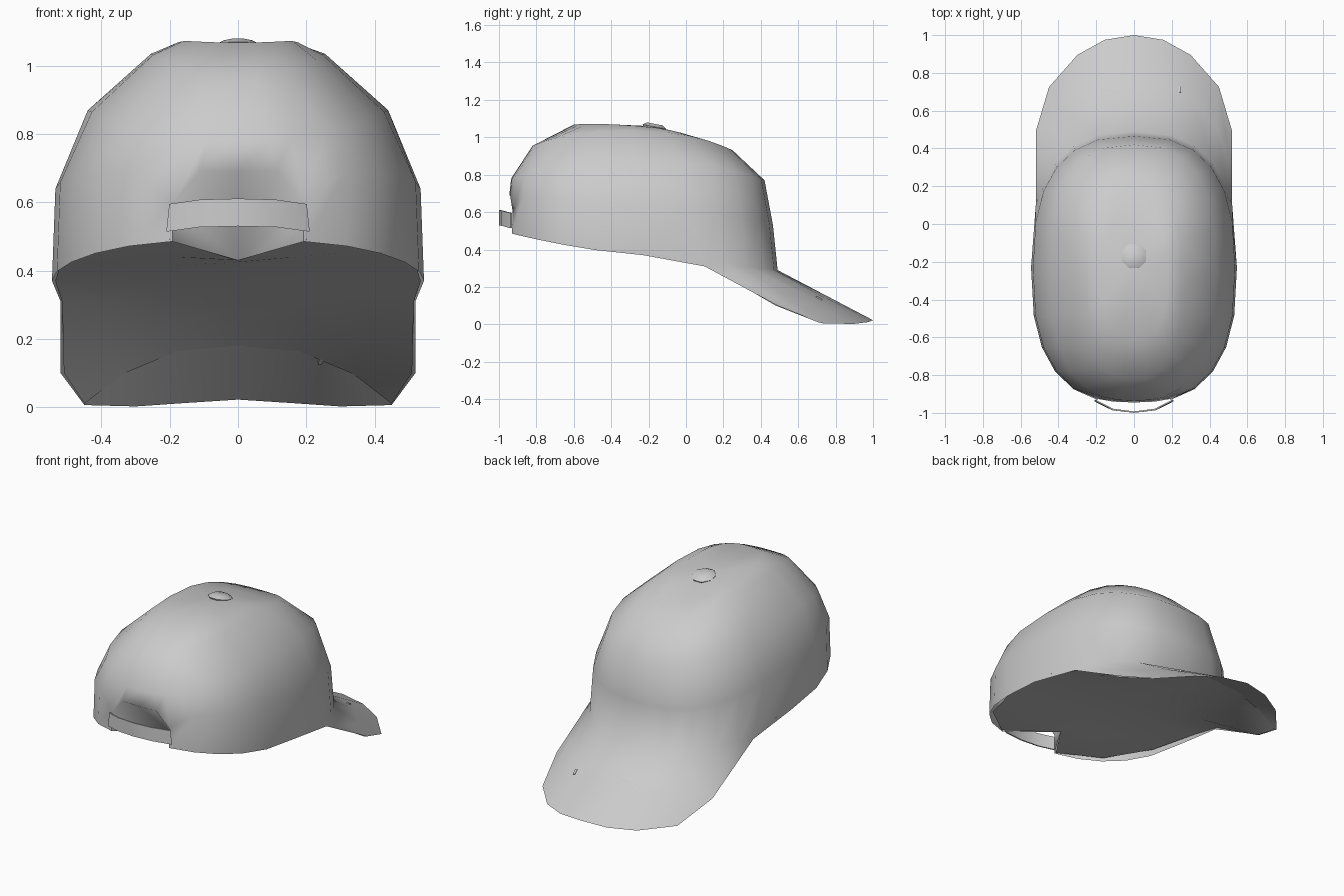
import bpy, bmesh, math
from mathutils import Vector

if "Cube" in bpy.data.objects:
    bpy.data.objects.remove(bpy.data.objects["Cube"])


def finish(name, bm, smooth=75):
    bmesh.ops.remove_doubles(bm, verts=bm.verts, dist=1e-4)
    mesh = bpy.data.meshes.new(name)
    bm.to_mesh(mesh)
    bm.free()
    ob = bpy.data.objects.new(name, mesh)
    bpy.context.collection.objects.link(ob)
    bpy.ops.object.select_all(action='DESELECT')
    ob.select_set(True)
    bpy.context.view_layer.objects.active = ob
    bpy.ops.object.shade_smooth_by_angle(angle=math.radians(smooth))
    return ob


def bridge(bm, a, b):
    """Quads between two equally long vertex rows."""
    for i in range(len(a) - 1):
        bm.faces.new((a[i], a[i + 1], b[i + 1], b[i]))


# Crown rings: back y, front y, half width, z at back, side and front
RINGS = [
    (-0.95, 0.49, 0.545, 0.49, 0.37, 0.29),
    (-0.945, 0.465, 0.535, 0.69, 0.64, 0.53),
    (-0.935, 0.42, 0.44, 0.78, 0.87, 0.77),
    (-0.82, 0.25, 0.255, 0.955, 1.035, 0.93),
    (-0.60, 0.05, 0.18, 1.068, 1.062, 1.00),
]
# Columns in degrees from the front, with two extra around the back opening
ANGLES = sorted(list(range(0, 360, 15)) + [172.5, 187.5])


def soft(v, power=2 / 2.6):
    return math.copysign(abs(v) ** power, v)


def ring_point(ring, deg):
    yb, yf, w, zb, zs, zf = ring
    s, c = math.sin(math.radians(deg)), math.cos(math.radians(deg))
    z = zs + (zf - zb) / 2 * c + ((zf + zb) / 2 - zs) * c * c
    return Vector((w * soft(s), (yb + yf) / 2 + (yf - yb) / 2 * soft(c), z))


bm = bmesh.new()
rows = [[bm.verts.new(ring_point(r, a)) for a in ANGLES] for r in RINGS]
n = len(ANGLES)
col = {a: i for i, a in enumerate(ANGLES)}
for a in (165, 195):  # low corners of the arched opening
    rows[1][col[a]].co.z = 0.60
for a in (75, 285):  # where the brim leaves the rim
    rows[0][col[a]].co = (math.copysign(0.52, 180 - a), 0.10, 0.31)
for k in range(len(rows) - 1):
    for i in range(n):
        if k == 0 and 165 <= ANGLES[i] < 195:
            continue  # opening above the strap
        j = (i + 1) % n
        bm.faces.new((rows[k][j], rows[k][i], rows[k + 1][i], rows[k + 1][j]))
apex = bm.verts.new((0, -0.2, 1.06))
for i in range(n):
    bm.faces.new((rows[-1][(i + 1) % n], rows[-1][i], apex))

# Recess behind the strap: arch fanned inward to a notch under the crown
notch = bm.verts.new((0, -0.65, 0.43))
arch = [rows[0][col[165]]] + [rows[1][col[a]] for a in (165, 172.5, 180, 187.5, 195)]
arch.append(rows[0][col[195]])
for a, b in zip(arch, arch[1:]):
    bm.faces.new((a, b, notch))
for a in (172.5, 180, 187.5):
    bm.verts.remove(rows[0][col[a]])

# Brim: lofted from the front of the crown rim to the curved outer edge
EDGE = [(0, 1.0, 0.022), (0.155, 0.975, 0.012), (0.30, 0.895, 0.002),
        (0.45, 0.725, 0.006), (0.52, 0.49, 0.10), (0.52, 0.10, 0.31)]
loft = []
for d in range(-75, 76, 15):
    x, y, z = EDGE[abs(d) // 15]
    root = rows[0][col[d % 360]]
    if abs(d) == 75:
        loft.append((root, root, root))
        continue
    outer = Vector((math.copysign(x, d), y, z))
    mid = bm.verts.new(root.co.lerp(outer, 0.5))
    loft.append((root, mid, bm.verts.new(outer)))
for a, b in zip(loft, loft[1:]):
    for k in range(2):
        corners = list(dict.fromkeys((b[k], a[k], a[k + 1], b[k + 1])))
        if len(corners) > 2:
            bm.faces.new(corners)
bmesh.ops.recalc_face_normals(bm, faces=bm.faces)
bm.normal_update()
if apex.normal.z < 0:
    bmesh.ops.reverse_faces(bm, faces=bm.faces)
finish("cap_shell", bm)

# Underside closing the crown and running onto the brim: y centre, y edge,
# half width, z centre, z edge
STATIONS = [
    (-0.65, -0.93, 0.20, 0.43, 0.492),
    (-0.58, -0.76, 0.41, 0.425, 0.46),
    (-0.40, -0.45, 0.52, 0.41, 0.42),
    (-0.10, -0.10, 0.535, 0.36, 0.37),
    (0.20, 0.12, 0.515, 0.30, 0.31),
    (0.45, 0.48, 0.51, 0.25, 0.10),
    (0.70, 0.71, 0.45, 0.18, 0.01),
]
bm = bmesh.new()
floor = []
for yc, ye, w, zc, ze in STATIONS:
    floor.append([bm.verts.new((w * t, yc + (ye - yc) * abs(t),
                                zc + (ze - zc) * abs(t) ** (2.5 if yc > 0.3 else 1)))
                  for t in (-1, -0.75, -0.4, 0, 0.4, 0.75, 1)])
for a, b in zip(floor, floor[1:]):
    bridge(bm, b, a)
bm.normal_update()
if sum(f.normal.z for f in bm.faces) > 0:
    bmesh.ops.reverse_faces(bm, faces=bm.faces)
finish("cap_underside", bm)

# Adjuster strap across the back opening
bm = bmesh.new()
pts = [(-0.21, -0.935, 0.0), (-0.115, -0.982, 0.013), (0, -0.996, 0.016),
       (0.115, -0.982, 0.013), (0.21, -0.935, 0.0)]
loops = []
for off in (-0.004, 0.004):
    loops.append([bm.verts.new((x, y + off, 0.514 + d)) for x, y, d in pts])
    loops.append([bm.verts.new((x * 0.96, y + off, 0.595 + d)) for x, y, d in pts])
lo_out, hi_out, lo_in, hi_in = loops
ring = [lo_out, hi_out, hi_in, lo_in, lo_out]
for a, b in zip(ring, ring[1:]):
    bridge(bm, a, b)
bmesh.ops.recalc_face_normals(bm, faces=bm.faces)
finish("back_strap", bm)

# Top button: octagonal dome, tilted with the crown
bm = bmesh.new()
levels = [[bm.verts.new((r * math.cos(math.pi * (i + 0.5) / 4),
                         r * math.sin(math.pi * (i + 0.5) / 4), z)) for i in range(8)]
          for r, z in ((0.062, -0.01), (0.07, 0.005), (0.045, 0.02))]
for lo, hi in zip(levels, levels[1:]):
    bridge(bm, lo + lo[:1], hi + hi[:1])
bm.faces.new(levels[-1])
button = finish("top_button", bm)
button.location = (0, -0.17, 1.052)
button.rotation_euler.x = math.radians(-11)

# Small eyelet on the brim
bm = bmesh.new()
bmesh.ops.create_cube(bm, size=1)
bmesh.ops.scale(bm, vec=(0.012, 0.034, 0.012), verts=bm.verts)
eyelet = finish("brim_eyelet", bm)
eyelet.location = (0.242, 0.71, 0.138)
eyelet.rotation_euler = (math.radians(-28), 0, math.radians(8))
